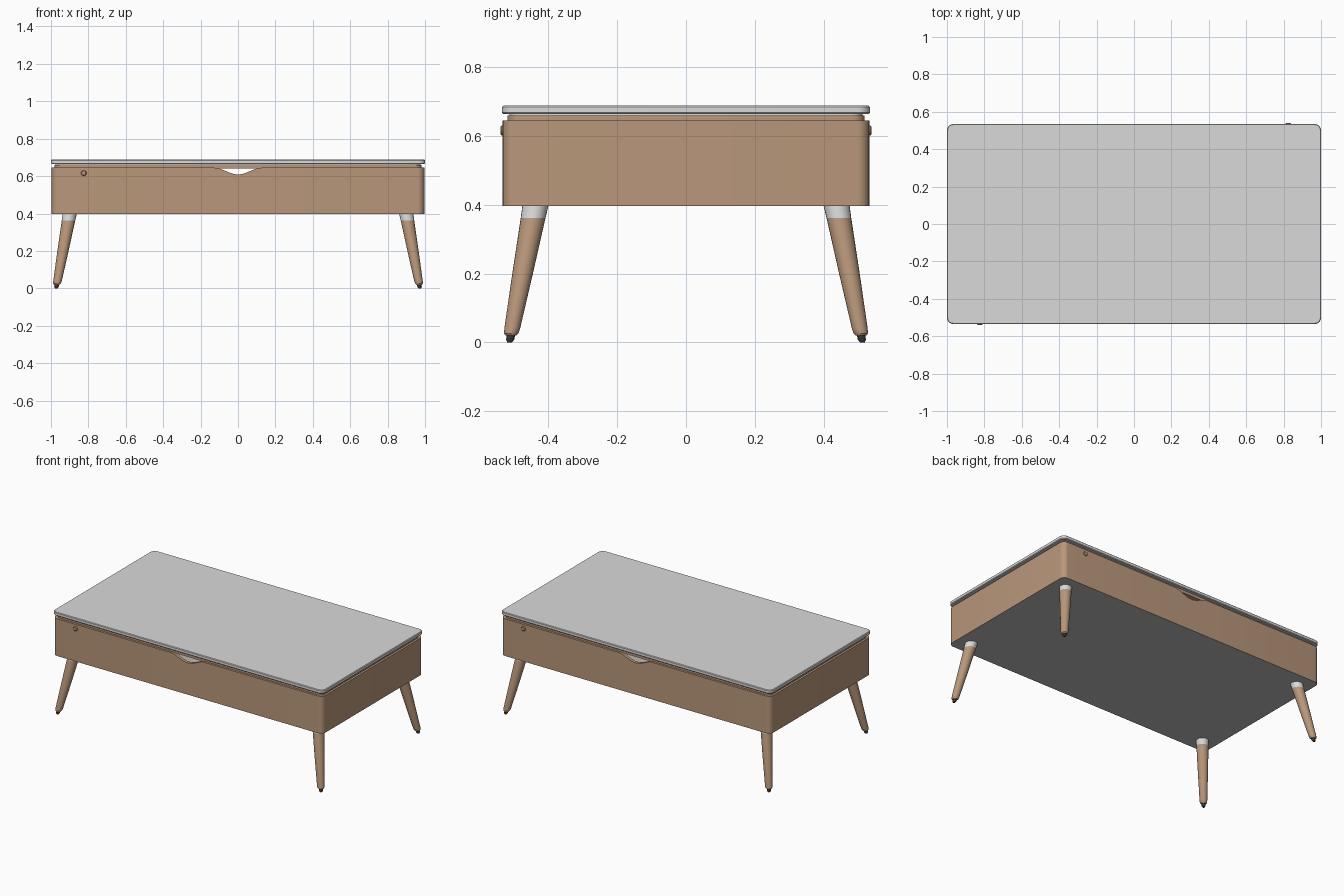
import bpy
import bmesh
from math import cos, sin, pi, radians

cube = bpy.data.objects.get("Cube")
if cube:
    bpy.data.objects.remove(cube, do_unlink=True)


def material(name, srgb):
    rgb = [(c / 255) ** 2.2 for c in srgb] + [1]
    mat = bpy.data.materials.new(name)
    mat.use_nodes = True
    mat.diffuse_color = rgb
    mat.node_tree.nodes["Principled BSDF"].inputs["Base Color"].default_value = rgb
    return mat


WOOD = material("warm wood", (184, 150, 122))
PALE = material("pale grey", (217, 217, 217))
GREY = material("underside grey", (185, 185, 185))
DARK = material("dark foot", (60, 54, 50))


def outline(hx, hy, radius, grip=0):
    """Rounded rectangle, with extra points along the hand grips."""
    pts = []
    for k, (sx, sy) in enumerate([(1, 1), (-1, 1), (-1, -1), (1, -1)]):
        for i in range(9):
            a = (k + i / 8) * pi / 2
            pts.append((sx * (hx - radius) + radius * cos(a),
                        sy * (hy - radius) + radius * sin(a)))
        if grip and k % 2 == 0:
            pts += [(sx * grip * (1 - i / 10), sy * hy) for i in range(21)]
    return pts


def loft(name, rings, mats, rule=None):
    """Skin a stack of closed rings and cap both ends."""
    bm = bmesh.new()
    loops = [[bm.verts.new(p) for p in ring] for ring in rings]
    n = len(loops[0])
    for a, b in zip(loops, loops[1:]):
        for i in range(n):
            j = (i + 1) % n
            bm.faces.new((a[i], a[j], b[j], b[i]))
    bm.faces.new(loops[0][::-1])
    bm.faces.new(loops[-1])
    bmesh.ops.recalc_face_normals(bm, faces=bm.faces[:])
    bm.normal_update()
    if rule:
        for f in bm.faces:
            f.material_index = rule(f)
    mesh = bpy.data.meshes.new(name)
    bm.to_mesh(mesh)
    bm.free()
    for m in mats:
        mesh.materials.append(m)
    obj = bpy.data.objects.new(name, mesh)
    bpy.context.collection.objects.link(obj)
    bpy.ops.object.select_all(action="DESELECT")
    obj.select_set(True)
    bpy.context.view_layer.objects.active = obj
    bpy.ops.object.shade_smooth_by_angle(angle=radians(35))
    return obj


def slab(name, hx, hy, z0, z1, mat, edge=0.0):
    """Rounded plate with slightly softened rims."""
    levels = [(z0, edge), (z0 + edge, 0), (z1 - edge, 0), (z1, edge)] if edge else [(z0, 0), (z1, 0)]
    return loft(name, [[(x, y, z) for x, y in outline(hx - e, hy - e, 0.035 - e)]
                       for z, e in levels], [mat])


# Hollow storage box with a scooped hand grip in the front and back walls
HX, HY, BASE, RIM, FLOOR, WALL, GRIP = 0.996, 0.533, 0.397, 0.645, 0.415, 0.02, 0.13
outer = outline(HX, HY, 0.035, GRIP)
inner = outline(HX - WALL, HY - WALL, 0.02, GRIP)


def rim(x):
    return RIM - 0.036 * cos(x / GRIP * pi / 2) ** 2 if abs(x) < GRIP else RIM


loft("storage_box", [
    [(x, y, BASE) for x, y in outer],
    [(x, y, rim(x)) for x, y in outer],
    [(x, y, rim(x)) for x, y in inner],
    [(x, y, FLOOR) for x, y in inner],
], [WOOD, GREY], lambda f: int(abs(f.normal.z) > 0.9 and f.calc_center_median().z < 0.5))

# Lid: pale top, recessed pale neck and wooden inner frame
slab("table_top", 1.0, 0.535, 0.664, 0.688, PALE, 0.004)
slab("lid_neck", 0.975, 0.513, 0.657, 0.665, PALE)
slab("lid_frame", 0.982, 0.519, 0.641, 0.660, WOOD)

# Small side buttons, one at the front and one at the back
for name, s in (("front_button", -1), ("back_button", 1)):
    rings = [[(s * 0.825 + r * cos(i * pi / 8), s * y, 0.616 + r * sin(i * pi / 8))
              for i in range(16)]
             for y, r in ((0.525, 0.015), (0.536, 0.015), (0.540, 0.011))]
    loft(name, rings, [WOOD])

# Splayed tapered legs with pale collars and dark feet
LEG = [(0.397, 0.038), (0.362, 0.036), (0.200, 0.030),
       (0.040, 0.023), (0.026, 0.021), (0.019, 0.015)]
FOOT = [(0.022, 0.012), (0.008, 0.012), (0.0, 0.007)]


def leg_rings(profile, sx, sy):
    rings = []
    for z, r in profile:
        t = 1 - z / BASE
        cx, cy = sx * (0.90 + 0.072 * t), sy * (0.438 + 0.075 * t)
        rings.append([(cx + r * cos(i * pi / 12), cy + r * sin(i * pi / 12), z)
                      for i in range(24)])
    return rings


for side, sx in (("left", 1), ("right", -1)):
    for end, sy in (("front", -1), ("back", 1)):
        loft(f"{end}_{side}_leg", leg_rings(LEG, sx, sy), [WOOD, PALE],
             lambda f: int(f.calc_center_median().z > 0.362))
        loft(f"{end}_{side}_foot", leg_rings(FOOT, sx, sy), [DARK])
